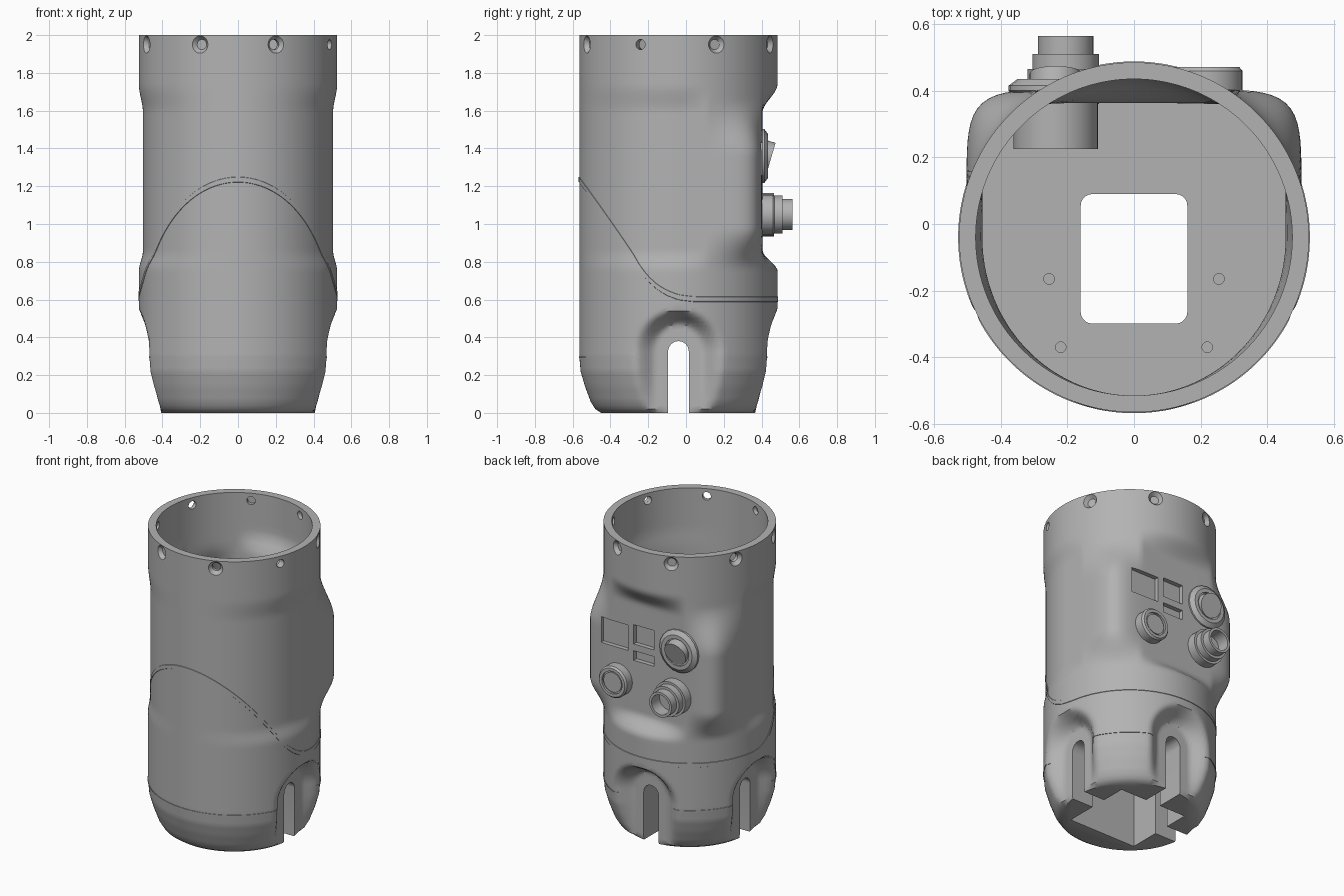
import bpy, bmesh, math
from mathutils import Matrix, Vector

if "Cube" in bpy.data.objects:
    bpy.data.objects.remove(bpy.data.objects["Cube"])

grey = bpy.data.materials.new("light_grey")
grey.use_nodes = True
colour = (0.45, 0.45, 0.45, 1)
grey.diffuse_color = colour
grey.node_tree.nodes["Principled BSDF"].inputs["Base Color"].default_value = colour

CY = -0.04      # axis of the housing in y
R = 0.525       # main radius
SEG = 160
FLOOR = 0.55
PANEL = 0.405


def finish(name, bm, smooth=True):
    bmesh.ops.recalc_face_normals(bm, faces=bm.faces)
    me = bpy.data.meshes.new(name)
    bm.to_mesh(me)
    bm.free()
    me.materials.append(grey)
    ob = bpy.data.objects.new(name, me)
    bpy.context.collection.objects.link(ob)
    bpy.context.view_layer.update()
    if smooth:
        shade(ob)
    return ob


def shade(ob):
    bpy.ops.object.select_all(action='DESELECT')
    bpy.context.view_layer.objects.active = ob
    ob.select_set(True)
    bpy.ops.object.shade_smooth_by_angle(angle=math.radians(35))


def step(a, b, v):
    t = min(1, max(0, (v - a) / (b - a)))
    return t * t * (3 - 2 * t)


def lookup(points, v):
    for (a, p), (b, q) in zip(points, points[1:]):
        if v <= b:
            return p + (q - p) * max(0, (v - a) / (b - a))
    return points[-1][1]


# Housing shape: round tube, squared-off back panel, tapered feet
TAPER = [(0, .41), (.02, .44), (.06, .465), (.14, .495), (.22, .518), (.3, R)]
SLOT_ANGLES = (0, math.pi / 2, math.pi)


def body_radius(a, z):
    s, c = math.sin(a), math.cos(a)
    r = lookup(TAPER, z)
    if s >= 0:
        square = ((abs(c) / .503) ** 7 + (s / (PANEL - CY)) ** 7) ** (-1 / 7)
    else:
        square = 1 / math.hypot(c / .503, s / R)
    if square > r:
        w = step(.76, .98, z) * (1 - step(1.36, 1.66, z))
    else:
        w = step(.75, .86, z) * (1 - step(1.59, 1.74, z))
    return r + (square - r) * w


def slot_distance(a, z, axis):
    if math.cos(a - axis) < 0.3:
        return 1
    return math.hypot(.5 * math.sin(a - axis), max(0, z - .32))


def outer_radius(a, z):
    r = body_radius(a, z)
    for axis in SLOT_ANGLES:
        w = 1 - step(.145, .23, slot_distance(a, z, axis))
        if w > 0:
            r += (min(r, .41 / math.cos(a - axis)) - r) * w
    return r


def point(a, r, z):
    return (r * math.cos(a), CY + r * math.sin(a), z)


angles = [2 * math.pi * (i + .5) / SEG for i in range(SEG)]
bm = bmesh.new()
rings = []
for i in range(101):
    z = i * .02
    rings.append([bm.verts.new(point(a, outer_radius(a, z), z)) for a in angles])
steps = 36
for i in range(steps + 1):
    z = 2 + (FLOOR - 2) * i / steps
    rings.append([bm.verts.new(point(a, body_radius(a, z) * .905, z)) for a in angles])
for lo, hi in zip(rings, rings[1:]):
    for i in range(SEG):
        j = (i + 1) % SEG
        bm.faces.new((lo[i], lo[j], hi[j], hi[i]))
bm.faces.new(rings[0][::-1])
bm.faces.new(rings[-1])
housing = finish("housing", bm, False)


# Solid helpers
def add_box(bm, x, y, z, round_corners=0):
    mid = Vector([(p[0] + p[1]) / 2 for p in (x, y, z)])
    size = Vector([p[1] - p[0] for p in (x, y, z)])
    mat = Matrix.Translation(mid) @ Matrix.Diagonal(size.to_4d())
    vs = bmesh.ops.create_cube(bm, size=1, matrix=mat)["verts"]
    if round_corners:
        es = {e for v in vs for e in v.link_edges
              if abs(e.verts[0].co.z - e.verts[1].co.z) > .01}
        bmesh.ops.bevel(bm, geom=list(es), offset=round_corners, segments=5,
                        affect='EDGES', profile=.5)


def add_rod(bm, start, end, r1, r2=None, seg=32):
    start, end = Vector(start), Vector(end)
    d = end - start
    mat = Matrix.Translation((start + end) / 2) @ d.to_track_quat('Z', 'Y').to_matrix().to_4x4()
    bmesh.ops.create_cone(bm, cap_ends=True, segments=seg, radius1=r1,
                          radius2=r1 if r2 is None else r2, depth=d.length, matrix=mat)


def cut(target, fill):
    bm = bmesh.new()
    fill(bm)
    cutter = finish("cutter", bm, False)
    cutter.hide_render = True
    bpy.context.view_layer.objects.active = target
    mod = target.modifiers.new("cut", 'BOOLEAN')
    mod.operation, mod.solver, mod.object = 'DIFFERENCE', 'EXACT', cutter
    bpy.ops.object.modifier_apply(modifier=mod.name)
    bpy.data.objects.remove(cutter)


def add_slot(bm, axis, near):
    # Arched prism pointing outward along the given angle
    half, spring = .055, .325
    prof = [(-half, -.1)] + [(-half * math.cos(math.pi * k / 12), spring + half * math.sin(math.pi * k / 12))
                             for k in range(13)] + [(half, -.1)]
    rot = Matrix.Translation((0, CY, 0)) @ Matrix.Rotation(axis, 4, 'Z')
    a, b = [[bm.verts.new(rot @ Vector((d, t, z))) for t, z in prof] for d in (near, .8)]
    bm.faces.new(a)
    bm.faces.new(b[::-1])
    for i in range(len(prof)):
        j = (i + 1) % len(prof)
        bm.faces.new((a[i], b[i], b[j], a[j]))


def rim_holes(radius1, radius2, start, end):
    def fill(bm):
        for k in range(8):
            a = math.pi / 8 + k * math.pi / 4
            add_rod(bm, point(a, start, 1.95), point(a, end, 1.95), radius1, radius2, 20)
    return fill


def floor_holes(bm):
    for s in (-1, 1):
        for x, y in ((.255, -.165), (.22, -.37)):
            add_rod(bm, (s * x, y, .5), (s * x, y, .6), .016, seg=16)


def panel_windows(bm):
    for x, z in (((.148, .35), (1.26, 1.43)), ((-.045, .105), (1.315, 1.445)),
                 ((-.045, .105), (1.205, 1.27))):
        add_box(bm, x, (PANEL - .03, .6), z)


# Cuts: foot slots, underside cavity, floor opening, screw holes, windows
cut(housing, lambda bm: add_slot(bm, 0, -.8))
cut(housing, lambda bm: add_slot(bm, math.pi / 2, 0))
cut(housing, lambda bm: add_box(bm, (-.25, .25), (-.3, .18), (-.1, .379)))
cut(housing, lambda bm: add_box(bm, (-.16, .16), (-.3 + .001, .09), (.3, .7), .035))
cut(housing, floor_holes)
cut(housing, rim_holes(.027, .027, .4, .6))
cut(housing, rim_holes(.027, .05, .5, .53))
cut(housing, panel_windows)
shade(housing)


# Trim bands that follow the housing surface
def band(name, centre, half, keep=lambda a, z: True):
    bm = bmesh.new()
    rows = []
    for a in angles:
        z = centre(CY + R * math.sin(a))
        rows.append((keep(a, z), [bm.verts.new(point(a, outer_radius(a, z + k * half) + lift, z + k * half))
                                  for k, lift in ((-1, -.003), (-.8, .003), (.8, .003), (1, -.003))]))
    for i in range(SEG):
        (ka, p), (kb, q) = rows[i], rows[(i + 1) % SEG]
        if ka and kb:
            for k in range(3):
                bm.faces.new((p[k], q[k], q[k + 1], p[k + 1]))
    finish(name, bm)


SWEEP = [(-.565, 1.235), (-.25, .775), (-.2, .71), (-.15, .665), (-.1, .635), (-.04, .612), (.04, .602), (.6, .602)]
band("sweeping_trim", lambda y: lookup(SWEEP, y), .016)
band("foot_seam", lambda y: .295, .004,
     lambda a, z: all(slot_distance(a, z, s) > .2 for s in SLOT_ANGLES))


# Panel fittings: turned parts along y, given as (y, radius) profiles
def turned(name, x, z, profile, seg=40):
    bm = bmesh.new()
    loops = [[bm.verts.new((x + r * math.cos(t), y, z + r * math.sin(t)))
              for t in (2 * math.pi * k / seg for k in range(seg))] for y, r in profile]
    for a, b in zip(loops, loops[1:]):
        for i in range(seg):
            j = (i + 1) % seg
            bm.faces.new((a[i], a[j], b[j], b[i]))
    bm.faces.new(loops[0])
    bm.faces.new(loops[-1])
    return finish(name, bm)


turned("cable_connector", -.205, 1.05,
       [(.36, .1), (.4, .1), (.4, .115), (.465, .115), (.465, .1), (.51, .1),
        (.51, .083), (.565, .083), (.565, .066), (.48, .066)])
turned("push_button", .22, 1.05,
       [(.36, .09), (.4, .09), (.4, .105), (.46, .105), (.472, .095), (.472, .075),
        (.458, .075), (.458, .066), (.466, .066)])
turned("switch_flange", -.235, 1.36,
       [(.38, .12), (.4, .142), (.415, .142), (.435, .115), (.435, .09), (.425, .09)], 20)
turned("switch_body", -.235, 1.36, [(.225, .127), (.37, .127)])

bm = bmesh.new()
tilt = Vector((0, .95, -.28))
base = Vector((-.235, .40, 1.37))
add_rod(bm, base, base + tilt * .055, .078)
finish("switch_cap", bm)
